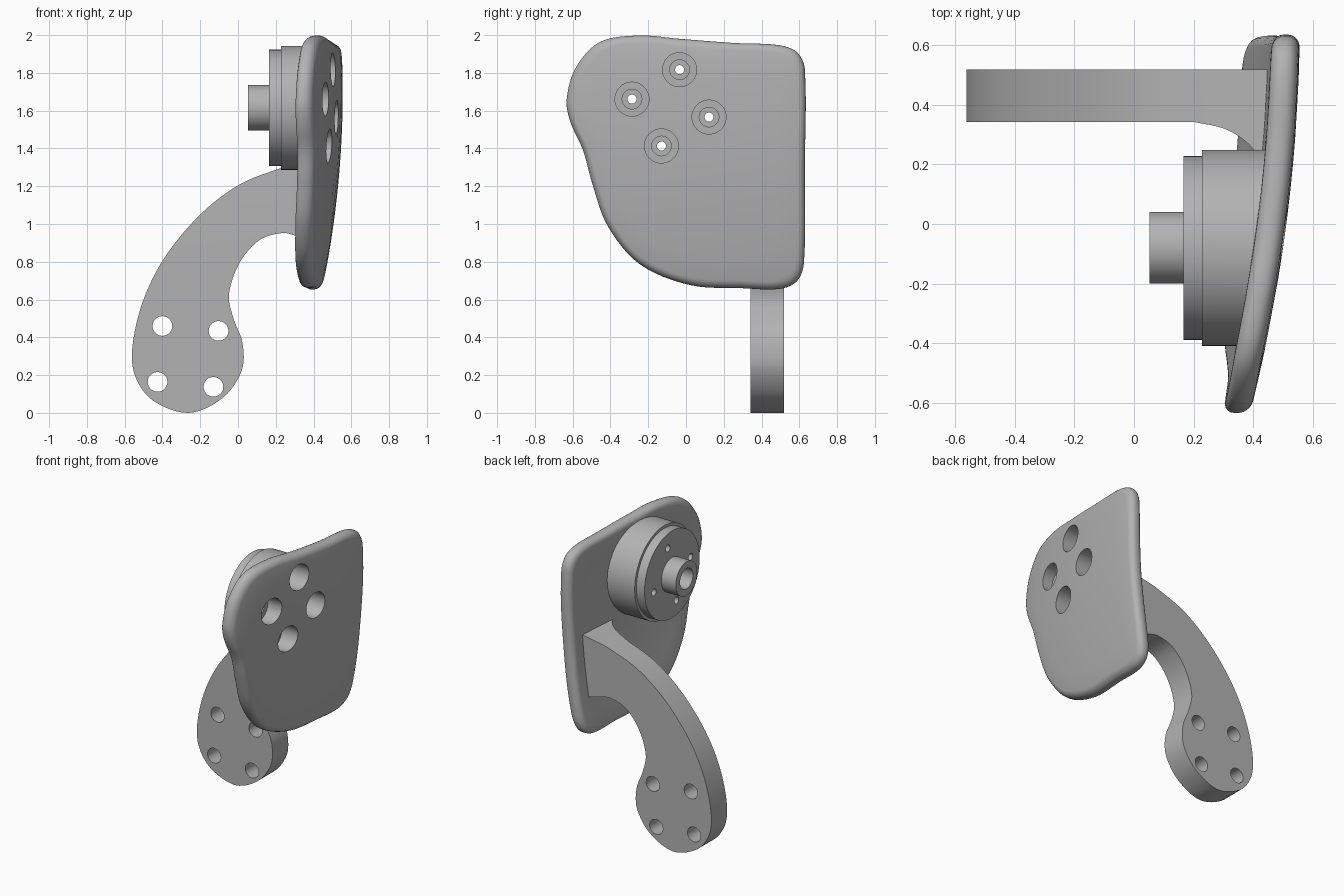
import bpy, bmesh, math
from mathutils import Vector

cube = bpy.data.objects.get("Cube")
if cube:
    bpy.data.objects.remove(cube, do_unlink=True)

GREY = bpy.data.materials.new("plain_grey")
GREY.use_nodes = True
COLOUR = (0.45, 0.45, 0.45, 1)
GREY.diffuse_color = COLOUR
GREY.node_tree.nodes["Principled BSDF"].inputs["Base Color"].default_value = COLOUR


def make_object(name, bm):
    bmesh.ops.recalc_face_normals(bm, faces=bm.faces)
    mesh = bpy.data.meshes.new(name)
    bm.to_mesh(mesh)
    bm.free()
    mesh.materials.append(GREY)
    obj = bpy.data.objects.new(name, mesh)
    bpy.context.collection.objects.link(obj)
    return obj


def spline(points, steps, closed=False):
    """Smooth curve through the points."""
    pts = [Vector(p) for p in points]
    n = len(pts)
    pick = (lambda i: pts[i % n]) if closed else (lambda i: pts[max(0, min(n - 1, i))])
    out = []
    for i in range(n if closed else n - 1):
        a, b, c, d = (pick(i + k) for k in (-1, 0, 1, 2))
        # tangents scaled by chord length, so uneven spacing stays smooth
        ab, bc, cd = (max((q - p).length, 1e-4) for p, q in ((a, b), (b, c), (c, d)))
        m1 = (c - a) * bc / (ab + bc)
        m2 = (d - b) * bc / (bc + cd)
        for s in range(steps):
            t = s / steps
            out.append(b * (2*t**3 - 3*t**2 + 1) + m1 * (t**3 - 2*t**2 + t)
                       + c * (3*t**2 - 2*t**3) + m2 * (t**3 - t**2))
    return out if closed else out + [pts[-1]]


def skin(bm, rings):
    """Join successive closed rings with quads."""
    for lower, upper in zip(rings, rings[1:]):
        n = len(lower)
        for i in range(n):
            j = (i + 1) % n
            bm.faces.new((lower[i], lower[j], upper[j], upper[i]))


def prism(name, outline, place, start, end):
    bm = bmesh.new()
    rings = [[bm.verts.new(place(p, h)) for p in outline] for h in (start, end)]
    skin(bm, rings)
    for ring in rings:
        bm.faces.new(ring)
    return make_object(name, bm)


def lathe(name, profile, y, z, sides=64, tilt=0):
    """Turn (x, radius) steps about an x axis; tilt slants the last ring."""
    bm = bmesh.new()
    rings = []
    for k, (x, r) in enumerate(profile):
        slope = tilt if k == len(profile) - 1 else 0
        angles = [2 * math.pi * i / sides for i in range(sides)]
        rings.append([bm.verts.new((x + slope * r * math.cos(a), y + r * math.cos(a),
                                    z + r * math.sin(a))) for a in angles])
    skin(bm, rings)
    bm.faces.new(rings[0])
    bm.faces.new(rings[-1])
    return make_object(name, bm)


def cut(obj, cutters):
    bpy.context.view_layer.objects.active = obj
    for cutter in cutters:
        mod = obj.modifiers.new("cut", 'BOOLEAN')
        mod.operation = 'DIFFERENCE'
        mod.solver = 'EXACT'
        mod.object = cutter
        bpy.ops.object.modifier_apply(modifier=mod.name)


def smooth(obj):
    bpy.ops.object.select_all(action='DESELECT')
    obj.select_set(True)
    bpy.context.view_layer.objects.active = obj
    bpy.ops.object.shade_smooth_by_angle(angle=math.radians(30))


# Curved plate: rounded outline, bowed in both directions
def bowed(y, z):
    return 0.51 + 0.131 * y - 0.0945 * y * y - 0.099 * (1.7 - z) ** 2


plate_outline = spline([
    (-.457, 1.963), (-.25, 1.998), (-.03, 1.98), (.26, 1.958), (.49, 1.947),
    (.587, 1.91), (.629, 1.82), (.629, 1.3), (.625, .8), (.59, .7), (.5, .657),
    (.3, .66), (.02, .677), (-.246, .788), (-.415, .99), (-.497, 1.217),
    (-.545, 1.39), (-.612, 1.54), (-.632, 1.656), (-.585, 1.825)], 6, True)
CENTRE = Vector((0, 1.33))
THICK, ROUND = 0.093, 0.04
bend = [math.pi / 2 * i / 5 for i in range(6)]
section = [(d, 0) for d in (.58, .45, .3, .15)]
section += [(ROUND * (1 - math.sin(a)), ROUND * (1 - math.cos(a))) for a in bend]
section += [(d, THICK - t) for d, t in reversed(section)]

bm = bmesh.new()
rings = []
for inset, depth in section:
    ring = []
    for p in plate_outline:
        q = CENTRE + (p - CENTRE) * (1 - inset / 0.64)
        ring.append(bm.verts.new((bowed(q.x, q.y) - depth, q.x, q.y)))
    rings.append(ring)
skin(bm, rings)
bm.faces.new(rings[0])
bm.faces.new(rings[-1])
plate = make_object("curved_plate", bm)

# Stepped round hub with a hollow spigot
HUB_Y, HUB_Z = -0.08, 1.615
hub = lathe("round_hub", [(.2, .072), (.052, .072), (.052, .12), (.165, .12),
                          (.165, .308), (.228, .308), (.228, .328), (.42, .328)],
            HUB_Y, HUB_Z, 96, 0.13)

# Counterbored screw holes through plate and hub
bores = [lathe("bore_cutter", [(.1, .024), (.27, .024), (.27, .052), (.37, .052),
                               (.37, .09), (.7, .09)], y, z, 40)
         for y, z in ((-.034, 1.817), (-.286, 1.661), (.122, 1.566), (-.13, 1.413))]
cut(plate, bores)
cut(hub, bores)

# Swept arm with a rounded foot
outer_edge = spline([(.475, 1.345), (.325, 1.32), (.24, 1.3), (.01, 1.21), (-.2, 1.05),
                     (-.39, .82), (-.505, .587), (-.56, .34), (-.543, .19),
                     (-.45, .065), (-.26, 0), (-.08, .08), (.02, .225), (.024, .37),
                     (-.024, .5), (-.048, .625), (.008, .794), (.114, .915),
                     (.235, .952), (.31, .937), (.46, .9)], 6)
arm = prism("swept_arm", outer_edge, lambda p, h: (p.x, h, p.y), .17, .518)

# Trim the arm's inner side, leaving a fillet against the plate
fillet = spline([(.2, .342), (.3, .32), (.36, .287), (.4, .25), (.43, .2), (.45, .14)], 5)
trim_outline = [Vector((-1, .1)), Vector((-1, .342))] + fillet + [Vector((.45, .1))]
trim = prism("trim_cutter", trim_outline, lambda p, h: (p.x, p.y, h), -.5, 2)

# Four mounting holes in the foot
foot_holes = []
for x, z in ((-.4, .46), (-.103, .434), (-.426, .164), (-.13, .138)):
    circle = [Vector((x + .052 * math.cos(a), z + .052 * math.sin(a)))
              for a in (2 * math.pi * i / 40 for i in range(40))]
    foot_holes.append(prism("hole_cutter", circle, lambda p, h: (p.x, h, p.y), 0, 1))
cut(arm, [trim] + foot_holes)

for helper in bores + foot_holes + [trim]:
    bpy.data.objects.remove(helper, do_unlink=True)
for part in (plate, hub, arm):
    smooth(part)
